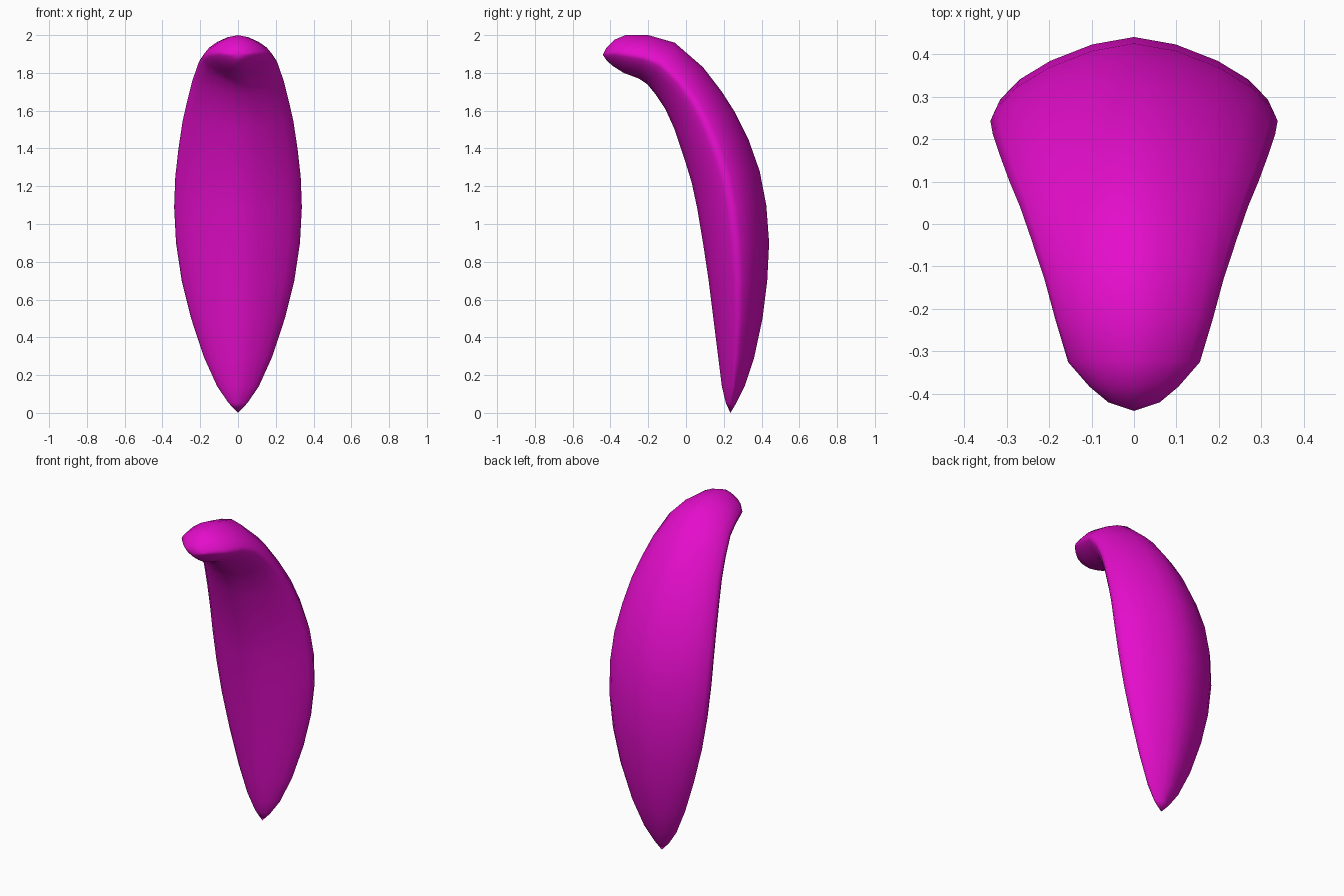
import bpy
import bmesh

cube = bpy.data.objects.get("Cube")
if cube:
    bpy.data.objects.remove(cube, do_unlink=True)

magenta = bpy.data.materials.new("magenta")
magenta.use_nodes = True
color = (0.78, 0.004, 0.6, 1)
magenta.diffuse_color = color
magenta.node_tree.nodes["Principled BSDF"].inputs["Base Color"].default_value = color

# Stations along the petal: front y, front z, back y, back z, half width
stations = [
    (.21, .055, .265, .05, .05), (.19, .14, .31, .14, .11),
    (.17, .3, .36, .29, .18), (.145, .5, .405, .5, .248),
    (.12, .7, .43, .7, .298), (.09, .9, .44, .9, .328),
    (.06, 1.08, .425, 1.1, .338), (.03, 1.22, .39, 1.28, .332),
    (-.01, 1.35, .33, 1.45, .315), (-.06, 1.5, .26, 1.59, .293),
    (-.11, 1.61, .19, 1.7, .268), (-.16, 1.685, .09, 1.83, .242),
    (-.205, 1.74, -.06, 1.96, .21), (-.25, 1.77, -.2, 2, .185),
    (-.33, 1.8, -.32, 2, .155), (-.385, 1.835, -.38, 1.975, .105),
    (-.42, 1.865, -.42, 1.935, .06),
]
bottom_tip = (0, .235, 0)
top_tip = (0, -.44, 1.895)

# Half cross-section: (fraction of width, fraction of depth), centre to rim
back_half = [(0, 1), (.3, .9), (.6, .68), (.82, .43), (.96, .16), (1, 0)]
front_half = [(0, 1), (.3, .88), (.6, .63), (.82, .38), (.96, .14)]
outline = back_half + [(u, -h) for u, h in reversed(front_half)]
outline += [(-u, h) for u, h in reversed(outline[1:-1])]

bm = bmesh.new()


def ring(fy, fz, by, bz, width):
    cy, cz = (fy + by) / 2, (fz + bz) / 2
    dy, dz = (by - fy) / 2, (bz - fz) / 2
    return [bm.verts.new((u * width, cy + h * dy, cz + h * dz)) for u, h in outline]


rings = [ring(*s) for s in stations]
n = len(outline)
start, end = bm.verts.new(bottom_tip), bm.verts.new(top_tip)
for i in range(n):
    j = (i + 1) % n
    bm.faces.new((start, rings[0][j], rings[0][i]))
    for a, b in zip(rings, rings[1:]):
        bm.faces.new((a[i], a[j], b[j], b[i]))
    bm.faces.new((end, rings[-1][i], rings[-1][j]))
bmesh.ops.recalc_face_normals(bm, faces=bm.faces)
for face in bm.faces:
    face.smooth = True

# Curved petal body
mesh = bpy.data.meshes.new("curved_petal")
bm.to_mesh(mesh)
bm.free()
mesh.materials.append(magenta)
petal = bpy.data.objects.new("curved_petal", mesh)
bpy.context.collection.objects.link(petal)
